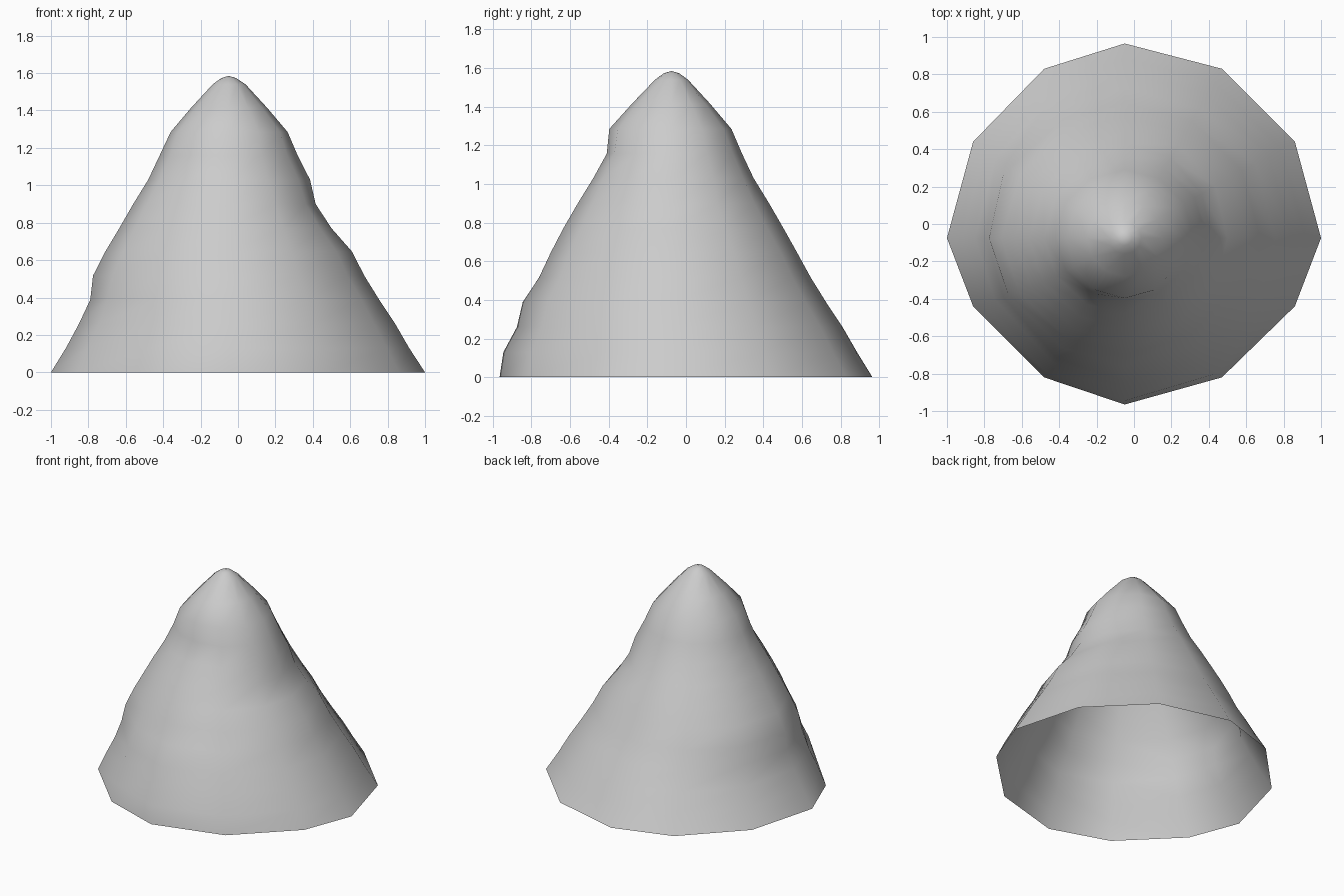
import bpy, bmesh, math

if "Cube" in bpy.data.objects:
    bpy.data.objects.remove(bpy.data.objects["Cube"])

# Off-centre axis of the mound and the twelve-sided footprint (counter-clockwise from +x)
CX, CY, TOP = -0.05, -0.075, 1.585
FOOT = [(1, -.075), (.86, .44), (.47, .83), (-.05, .965), (-.48, .83), (-.86, .44),
        (-1, -.075), (-.86, -.44), (-.48, -.82), (-.05, -.965), (.47, -.82), (.86, -.44)]
SIDES = len(FOOT)

# Bumpy outlines on four sides, as distance from the axis at each height
HEIGHTS = [0, .13, .26, .388, .517, .645, .77, .90, 1.03, 1.157, 1.285, 1.415, 1.54, 1.573]
EAST = [1.05, .965, .89, .805, .725, .66, .55, .465, .435, .37, .315, .205, .09, .04]
NORTH = [1.04, .96, .885, .80, .72, .65, .58, .505, .425, .365, .31, .20, .085, .04]
WEST = [.95, .87, .80, .74, .725, .66, .585, .51, .43, .37, .31, .20, .085, .04]
SOUTH = [.89, .87, .80, .77, .685, .625, .56, .485, .405, .335, .322, .205, .085, .04]


def ring_points(level):
    """Blend the four outlines round the axis, going from footprint to circle."""
    z = HEIGHTS[level]
    t = min(z / 1.285, 1)
    points = []
    for i, (fx, fy) in enumerate(FOOT):
        a = math.tau * i / SIDES
        ca, sa = math.cos(a), math.sin(a)
        px = EAST if ca > 0 else WEST
        py = NORTH if sa > 0 else SOUTH
        r = px[level] * ca * ca + py[level] * sa * sa
        f = px[level] / px[0] * ca * ca + py[level] / py[0] * sa * sa
        x = (1 - t) * (fx - CX) * f + t * ca * r
        y = (1 - t) * (fy - CY) * f + t * sa * r
        points.append((CX + x, CY + y, z))
    return points


# Open-bottomed mound skin
bm = bmesh.new()
rings = [[bm.verts.new(p) for p in ring_points(k)] for k in range(len(HEIGHTS))]
for lower, upper in zip(rings, rings[1:]):
    for i in range(SIDES):
        j = (i + 1) % SIDES
        bm.faces.new((lower[i], lower[j], upper[j], upper[i]))
apex = bm.verts.new((CX, CY, TOP))
for i in range(SIDES):
    bm.faces.new((rings[-1][i], rings[-1][(i + 1) % SIDES], apex))
for face in bm.faces:
    face.smooth = True

mesh = bpy.data.meshes.new("mound")
bm.to_mesh(mesh)
bm.free()
mound = bpy.data.objects.new("mound", mesh)
bpy.context.collection.objects.link(mound)
